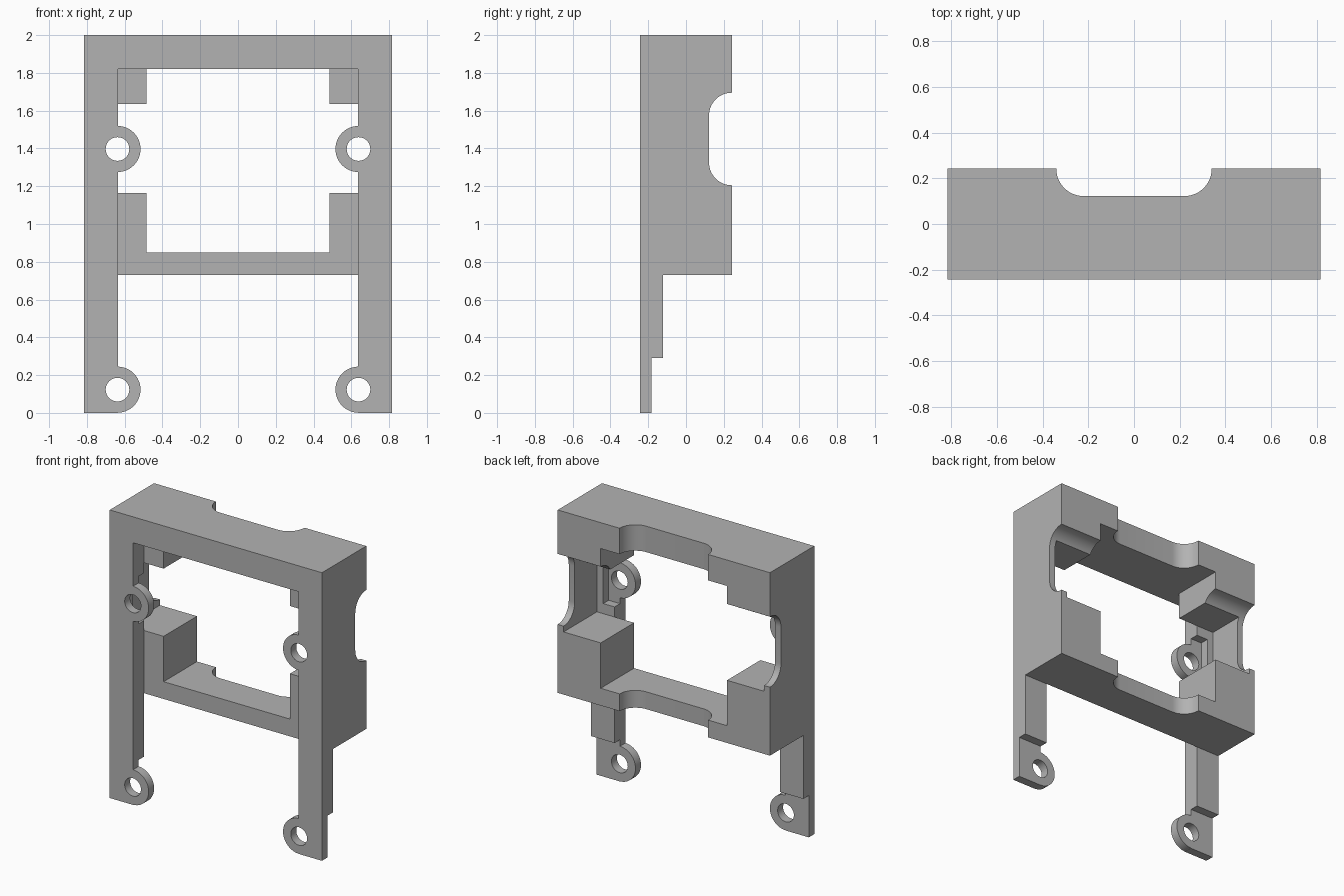
import bpy, bmesh, math
from mathutils import Vector

cube = bpy.data.objects.get("Cube")
if cube:
    bpy.data.objects.remove(cube, do_unlink=True)

grey = bpy.data.materials.new("plain grey")
grey.use_nodes = True
colour = (0.45, 0.45, 0.45, 1)
grey.diffuse_color = colour
grey.node_tree.nodes["Principled BSDF"].inputs["Base Color"].default_value = colour

BACK, FRONT = 0.243, -0.243
POST_BACK, TAB_BACK = -0.123, -0.183
FAR = 1.2  # overshoot for cutters


def prism(name, points, direction):
    """Closed prism: a flat outline swept along a direction."""
    bm = bmesh.new()
    face = bm.faces.new([bm.verts.new(p) for p in points])
    swept = bmesh.ops.extrude_face_region(bm, geom=[face])["geom"]
    bmesh.ops.translate(bm, vec=Vector(direction),
                        verts=[v for v in swept if isinstance(v, bmesh.types.BMVert)])
    bmesh.ops.recalc_face_normals(bm, faces=bm.faces)
    mesh = bpy.data.meshes.new(name)
    bm.to_mesh(mesh)
    bm.free()
    mesh.materials.append(grey)
    obj = bpy.data.objects.new(name, mesh)
    bpy.context.collection.objects.link(obj)
    return obj


def box(name, x0, x1, y0, y1, z0, z1):
    return prism(name, [(x0, y0, z0), (x1, y0, z0), (x1, y1, z0), (x0, y1, z0)],
                 (0, 0, z1 - z0))


def disc(name, x, z, radius, y0, y1):
    angles = [math.tau * i / 48 for i in range(48)]
    return prism(name, [(x + radius * math.cos(a), y0, z + radius * math.sin(a))
                        for a in angles], (0, y1 - y0, 0))


def notch_outline(half, floor, r):
    """Open-backed notch with rounded floor corners, as (across, depth) pairs."""
    arc = [math.pi / 2 * i / 12 for i in range(13)]
    right = [(half - r + r * math.cos(a), floor + r - r * math.sin(a)) for a in arc]
    side = [(half, FAR)] + right
    return side + [(-u, y) for u, y in reversed(side)]


def combine(target, tool, operation):
    """Apply a boolean and discard the tool."""
    mod = target.modifiers.new(operation, 'BOOLEAN')
    mod.operation, mod.solver, mod.object = operation, 'EXACT', tool
    bpy.context.view_layer.update()
    graph = bpy.context.evaluated_depsgraph_get()
    mesh = bpy.data.meshes.new_from_object(target.evaluated_get(graph))
    target.modifiers.clear()
    target.data = mesh
    bpy.data.objects.remove(tool, do_unlink=True)


# Solid blank for the bracket
frame = box("bracket_frame", -0.815, 0.815, FRONT, BACK, 0, 2)

# Openings, recesses and thinned legs
cutters = [
    box("leg_gap", -0.635, 0.635, -FAR, FAR, -1, 0.73),
    box("window", -0.485, 0.485, -FAR, FAR, 0.85, 1.82),
    box("front_recess", -0.635, 0.635, -FAR, POST_BACK, 0.6, 1.82),
    box("leg_relief", -FAR, FAR, POST_BACK, FAR, -1, 0.73),
    box("foot_relief", -FAR, FAR, TAB_BACK, FAR, -1, 0.29),
    box("side_bay", -0.77, 0.77, POST_BACK, FAR, 1.165, 1.635),
    box("tab_pocket", -0.722, 0.722, TAB_BACK, 0, 1.235, 1.565),
]
# Rounded notches in the back, one along z and one along x
cutters.append(prism("bar_notch", [(u, y, -1) for u, y in
                                   notch_outline(0.34, 0.122, 0.12)], (0, 0, 4)))
cutters.append(prism("wall_notch", [(-FAR, y, 1.45 + u) for u, y in
                                    notch_outline(0.245, 0.122, 0.12)], (2 * FAR, 0, 0)))
for cutter in cutters:
    combine(frame, cutter, 'DIFFERENCE')

# Round screw tabs with through holes
tabs = [(side * 0.638, z) for side in (-1, 1) for z in (0.123, 1.397)]
for x, z in tabs:
    combine(frame, disc("screw_tab", x, z, 0.122, FRONT, TAB_BACK), 'UNION')
for x, z in tabs:
    combine(frame, disc("screw_hole", x, z, 0.0625, -FAR, FAR), 'DIFFERENCE')

# Smooth the round walls, keep the edges sharp
bpy.ops.object.select_all(action='DESELECT')
frame.select_set(True)
bpy.context.view_layer.objects.active = frame
bpy.ops.object.shade_smooth_by_angle(angle=math.radians(30))
